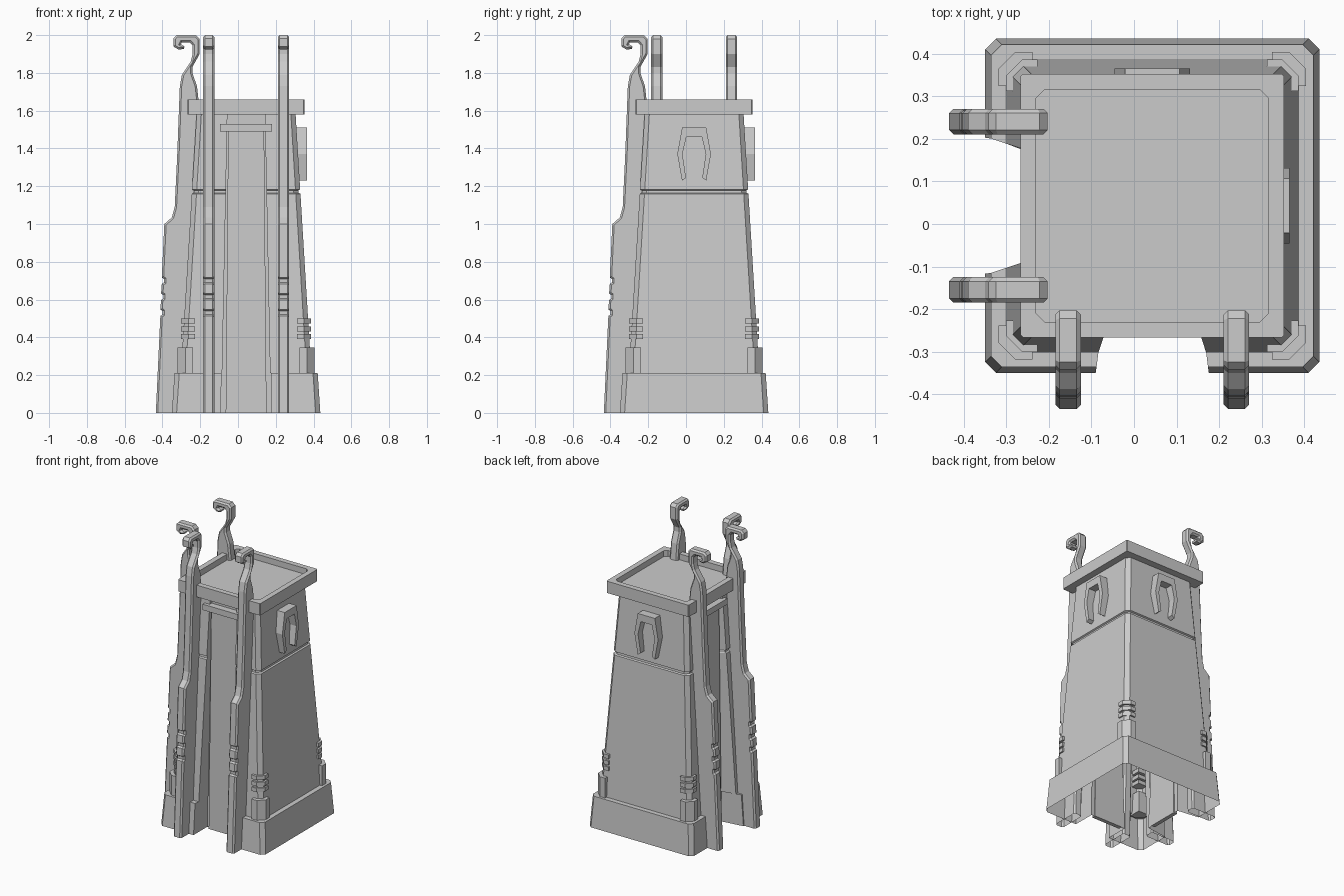
import bpy, bmesh

if "Cube" in bpy.data.objects:
    bpy.data.objects.remove(bpy.data.objects["Cube"])

C = 0.043  # centre of the tower shaft in x and y


def finish(name, bm):
    bmesh.ops.recalc_face_normals(bm, faces=bm.faces)
    me = bpy.data.meshes.new(name)
    bm.to_mesh(me)
    bm.free()
    ob = bpy.data.objects.new(name, me)
    bpy.context.collection.objects.link(ob)
    return ob


def loft(name, rings, bottom=True, top=True):
    """Skin a stack of equal-length point rings."""
    bm = bmesh.new()
    vs = [[bm.verts.new(p) for p in r] for r in rings]
    n = len(rings[0])
    for a, b in zip(vs, vs[1:]):
        for i in range(n):
            bm.faces.new((a[i], a[(i + 1) % n], b[(i + 1) % n], b[i]))
    if bottom:
        bm.faces.new(vs[0][::-1])
    if top:
        bm.faces.new(vs[-1])
    return finish(name, bm)


def octagon(h, k, z):
    pts = [(h, k - h), (h, h - k), (h - k, h), (k - h, h),
           (-h, h - k), (-h, k - h), (k - h, -h), (h - k, -h)]
    return [(C + x, C + y, z) for x, y in pts]


# Shaft and plinth: one skin, with door recesses on the front and left
def shaft_ring(z, h, wf, wl, k=0.025, d=0.243):
    pts = [(h, k - h), (h, h - k), (h - k, h), (k - h, h), (-h, h - k),
           (-h, wl), (-d, wl - 0.02), (-d, 0.02 - wl), (-h, -wl),
           (-h, k - h), (k - h, -h),
           (-wf, -h), (-wf, -d), (wf, -d), (wf, -h), (h - k, -h)]
    return [(C + x, C + y, z) for x, y in pts]


def half(z):
    return 0.262 + (1.58 - z) * 0.061


rings = [shaft_ring(0, 0.393, 0.133, 0.16), shaft_ring(0.21, 0.379, 0.131, 0.158)]
for z, inset in ((0.21, 0), (1.16, 0), (1.165, 0.01), (1.178, 0.01), (1.183, 0), (1.59, 0)):
    w = 0.131 - 0.02 * z
    rings.append(shaft_ring(z, half(z) - inset, w, w + 0.02))
loft("tower_shaft", rings, bottom=False, top=False)

# Roof cap with sunken tray
loft("roof_cap", [octagon(0.31, 0.006, 1.58), octagon(0.31, 0.006, 1.66),
                  octagon(0.273, 0.02, 1.66), octagon(0.273, 0.02, 1.62)])

# Corner brackets and fins
for sx in (-1, 1):
    for sy in (-1, 1):
        def corner(name, lo, hi, k, z0, z1):
            pts = [(lo, lo), (hi, lo), (hi, hi - k), (hi - k, hi), (lo, hi)]
            loft(name, [[(C + sx * x, C + sy * y, z) for x, y in pts] for z in (z0, z1)])
        corner("corner_bracket", 0.282, 0.362, 0.04, 0.2, 0.345)
        for z in (0.39, 0.43, 0.472):
            corner("corner_fin", 0.27, 0.344, 0.038, z, z + 0.027)


# Mapping (across, outward coordinate, height) to the front or left side
def front(w, p, z):
    return (w, p, z)


def left(w, p, z):
    return (p, w, z)


# Hooked rib side profile: outer edge, then hook, then inner edge
profile = [(-0.435, 0)]
for zc in (0.53, 0.615, 0.7):
    p = -0.435 + zc * 0.045
    profile += [(p, zc - 0.017), (p + 0.012, zc - 0.009), (p + 0.012, zc + 0.009), (p, zc + 0.017)]
profile += [(-0.39, 1.0), (-0.35, 1.035), (-0.335, 1.09), (-0.322, 1.36), (-0.308, 1.73),
            (-0.297, 1.79), (-0.25, 1.86), (-0.24, 1.90), (-0.24, 1.945), (-0.255, 1.962),
            (-0.297, 1.962), (-0.302, 1.952), (-0.283, 1.94), (-0.287, 1.927),
            (-0.315, 1.923), (-0.342, 1.94), (-0.342, 1.982), (-0.325, 2.0), (-0.222, 2.0),
            (-0.203, 1.98), (-0.203, 1.90), (-0.242, 1.83), (-0.242, 1.80), (-0.217, 1.73),
            (-0.205, 1.62), (-0.205, 1.55), (-0.25, 0.0)]


def rib(name, side, wc):
    bm = bmesh.new()
    caps = []
    for s in (-1, 1):
        caps.append(bm.faces.new([bm.verts.new(side(wc + s * 0.03, p, z)) for p, z in profile]))
    a, b = caps[0].verts[:], caps[1].verts[:]
    for i in range(len(a)):
        j = (i + 1) % len(a)
        bm.faces.new((a[i], a[j], b[j], b[i]))
    bmesh.ops.recalc_face_normals(bm, faces=bm.faces)
    edges = [e for f in caps for e in f.edges if max(v.co.z for v in e.verts) > 0.01]
    bmesh.ops.bevel(bm, geom=edges, offset=0.01, segments=1, affect='EDGES', clamp_overlap=False)
    under = [f for f in bm.faces if all(v.co.z < 1e-4 for v in f.verts)]
    bmesh.ops.delete(bm, geom=under, context='FACES')
    finish(name, bm)


def slab(name, side, w0, w1, z0, z1, p0, p1, back=-0.195):
    """Tapered block: half-width w and outer face p vary from z0 to z1."""
    loft(name, [[side(C - w, p, z), side(C + w, p, z), side(C + w, back, z), side(C - w, back, z)]
                for w, p, z in ((w0, p0, z0), (w1, p1, z1))])


# Ribs and doorway on each of the two open sides
for tag, side in (("front", front), ("left", left)):
    for wc in (-0.155, 0.241):
        rib(tag + "_hooked_rib", side, wc)
    slab(tag + "_door_panel", side, 0.108, 0.095, 0, 1.5, -0.222, -0.212)
    slab(tag + "_door_header", side, 0.137, 0.137, 1.49, 1.53, -0.245, -0.245)


# Horseshoe emblems on the right and back
arch = [(0.064, 1.51), (0.089, 1.37), (0.064, 1.23), (0.043, 1.245), (0.062, 1.37), (0.041, 1.46)]
arch = arch + [(-w, z) for w, z in arch[::-1]]
loft("right_emblem", [[(x, C + w, z) for w, z in arch] for x in (0.30, 0.366)])
loft("back_emblem", [[(C + w, y, z) for w, z in arch] for y in (0.30, 0.366)])
